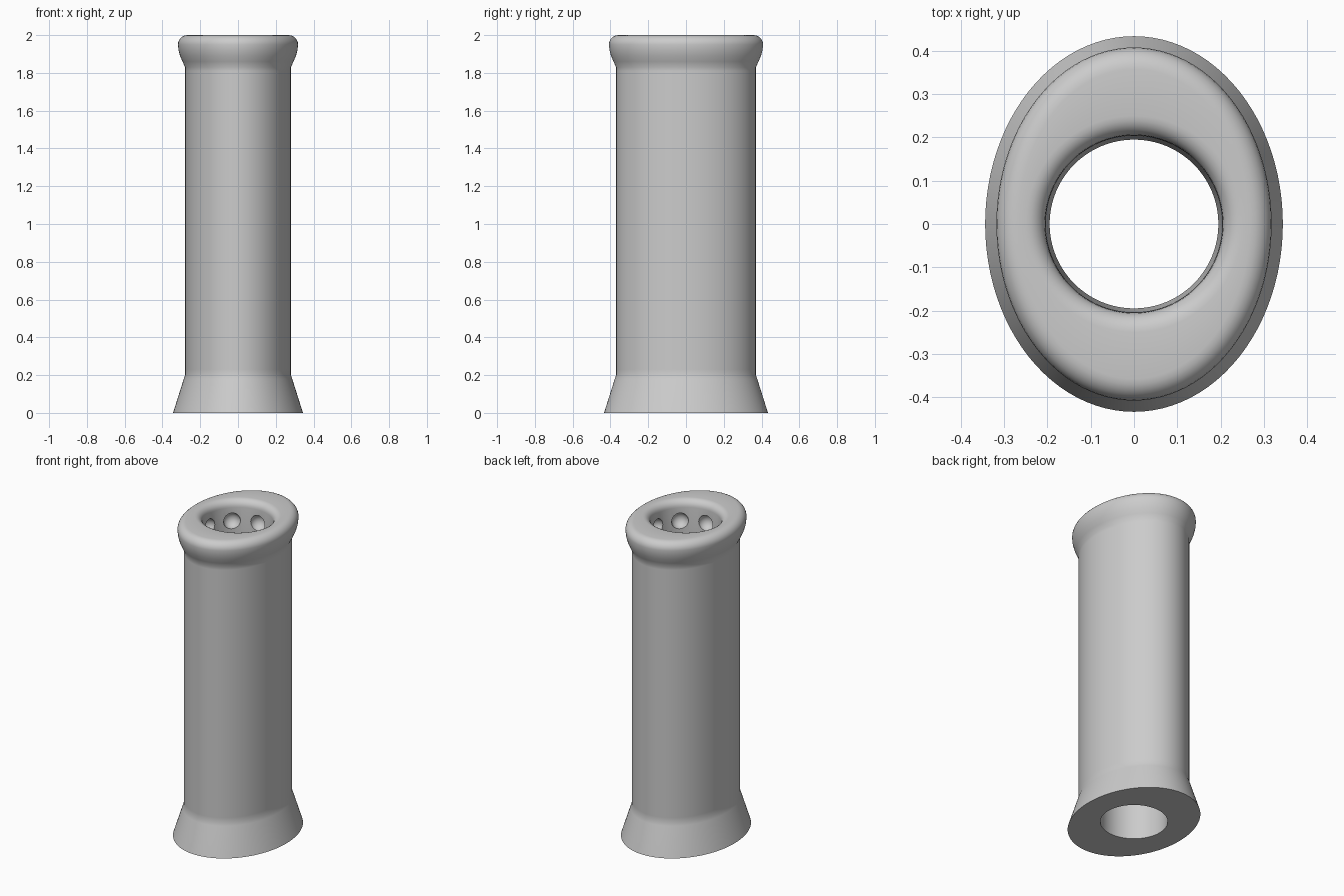
import bpy
import bmesh
from math import sin, cos, pi, radians

if "Cube" in bpy.data.objects:
    bpy.data.objects.remove(bpy.data.objects["Cube"], do_unlink=True)

SEGMENTS = 96
BODY_X, BODY_Y = 0.28, 0.37
BORE_TOP, BORE_BOTTOM = 0.205, 0.195

grey = bpy.data.materials.new("light grey")
grey.use_nodes = True
colour = (0.6, 0.6, 0.6, 1)
grey.diffuse_color = colour
grey.node_tree.nodes["Principled BSDF"].inputs["Base Color"].default_value = colour


def make_object(name, bm):
    bmesh.ops.recalc_face_normals(bm, faces=bm.faces)
    mesh = bpy.data.meshes.new(name)
    bm.to_mesh(mesh)
    bm.free()
    mesh.materials.append(grey)
    obj = bpy.data.objects.new(name, mesh)
    bpy.context.collection.objects.link(obj)
    return obj


def outer(offset, z):
    return BODY_X + offset, BODY_Y + offset, z


def bore(z):
    r = BORE_BOTTOM + (BORE_TOP - BORE_BOTTOM) * z / 2
    return r, r, z


# Flared foot, straight oval body and the underside of the rim
rings = [outer(0.064, 0), outer(0.007, 0.18), outer(0, 0.2), outer(0, 0.23),
         outer(0, 1.81), outer(0, 1.83), outer(0.014, 1.86),
         outer(0.027, 1.89), outer(0.035, 1.92)]
# Rounded outer lip
for i in range(7):
    a = radians(15 * i)
    rings.append(outer(-0.012 + 0.05 * cos(a), 1.95 + 0.05 * sin(a)))
# Rounded inner lip, from the oval top into the round bore
for i in range(7):
    a = radians(90 - 15 * i)
    r = BORE_TOP + 0.045 * (1 - cos(a))
    rings.append((r, r, 1.955 + 0.045 * sin(a)))
# Round bore down to the foot
rings += [bore(z) for z in (1.79, 1.0, 0)]

bm = bmesh.new()
loops = []
for rx, ry, z in rings:
    loops.append([bm.verts.new((rx * cos(2 * pi * i / SEGMENTS),
                                ry * sin(2 * pi * i / SEGMENTS), z))
                  for i in range(SEGMENTS)])
for lower, upper in zip(loops, loops[1:] + loops[:1]):
    for i in range(SEGMENTS):
        j = (i + 1) % SEGMENTS
        bm.faces.new((lower[i], lower[j], upper[j], upper[i]))
tube = make_object("oval_tube", bm)

# Ring of round dimples inside the mouth
bm = bmesh.new()
for i in range(8):
    a = i * pi / 4
    ball = bmesh.ops.create_uvsphere(bm, u_segments=24, v_segments=16, radius=0.05)
    bmesh.ops.translate(bm, verts=ball["verts"],
                        vec=(0.204 * cos(a), 0.204 * sin(a), 1.87))
cutter = make_object("dimple_cutter", bm)
cutter.hide_render = True

cut = tube.modifiers.new("dimples", "BOOLEAN")
cut.operation = "DIFFERENCE"
cut.solver = "EXACT"
cut.object = cutter

bpy.ops.object.select_all(action="DESELECT")
tube.select_set(True)
bpy.context.view_layer.objects.active = tube
bpy.ops.object.modifier_apply(modifier=cut.name)
bpy.data.objects.remove(cutter, do_unlink=True)
bpy.ops.object.shade_smooth_by_angle(angle=radians(30))
